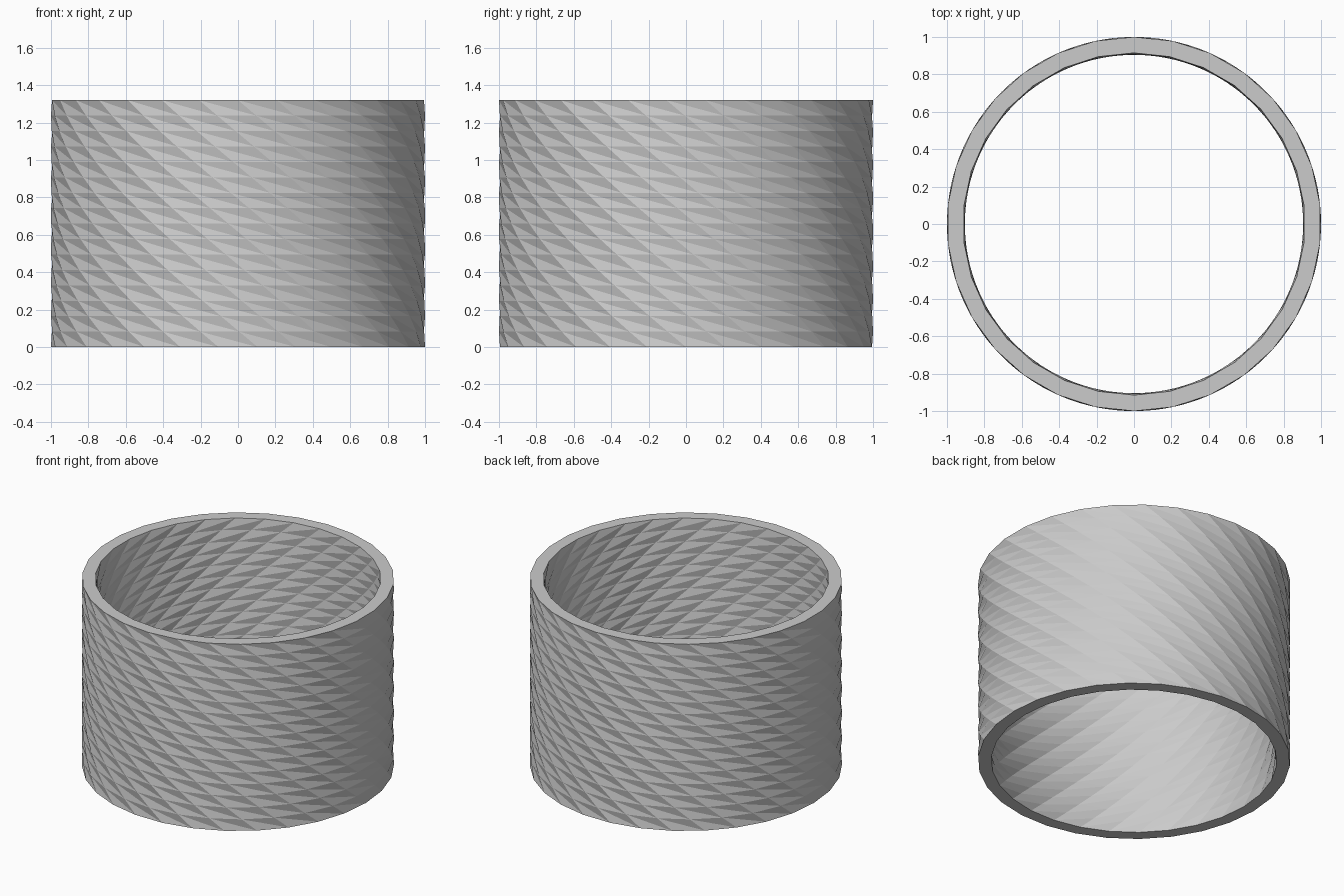
import bpy
import bmesh
from math import cos, sin, tau, radians

SIDES = 30
LAYERS = 16
HEIGHT = 1.32
TWIST = radians(-90)
OUTER, INNER = 1.0, 0.915

cube = bpy.data.objects.get("Cube")
if cube:
    bpy.data.objects.remove(cube, do_unlink=True)

# Plain grey material
grey = bpy.data.materials.new("light_grey")
grey.use_nodes = True
colour = (0.6, 0.6, 0.6, 1.0)
grey.diffuse_color = colour
grey.node_tree.nodes["Principled BSDF"].inputs["Base Color"].default_value = colour

bm = bmesh.new()


def ring(radius, layer):
    """One polygon of the wall, turned a little further on each layer."""
    turn = TWIST * layer / LAYERS
    z = HEIGHT * layer / LAYERS
    angles = [tau * i / SIDES + turn for i in range(SIDES)]
    return [bm.verts.new((radius * cos(a), radius * sin(a), z)) for a in angles]


def twisted_wall(radius, inward):
    """Stack of turned polygons joined by slanted triangles."""
    rings = [ring(radius, k) for k in range(LAYERS + 1)]
    for low, high in zip(rings, rings[1:]):
        for i in range(SIDES):
            j = (i + 1) % SIDES
            for tri in ((low[i], low[j], high[i]), (low[j], high[j], high[i])):
                bm.faces.new(tri[::-1] if inward else tri)
    return rings[0], rings[-1]


# Outer and inner walls
outer_bottom, outer_top = twisted_wall(OUTER, False)
inner_bottom, inner_top = twisted_wall(INNER, True)

# Flat rims
for i in range(SIDES):
    j = (i + 1) % SIDES
    bm.faces.new((outer_top[i], outer_top[j], inner_top[j], inner_top[i]))
    bm.faces.new((outer_bottom[j], outer_bottom[i], inner_bottom[i], inner_bottom[j]))

mesh = bpy.data.meshes.new("twisted_ring")
bm.to_mesh(mesh)
bm.free()
mesh.materials.append(grey)
twisted_ring = bpy.data.objects.new("twisted_ring", mesh)
bpy.context.collection.objects.link(twisted_ring)
